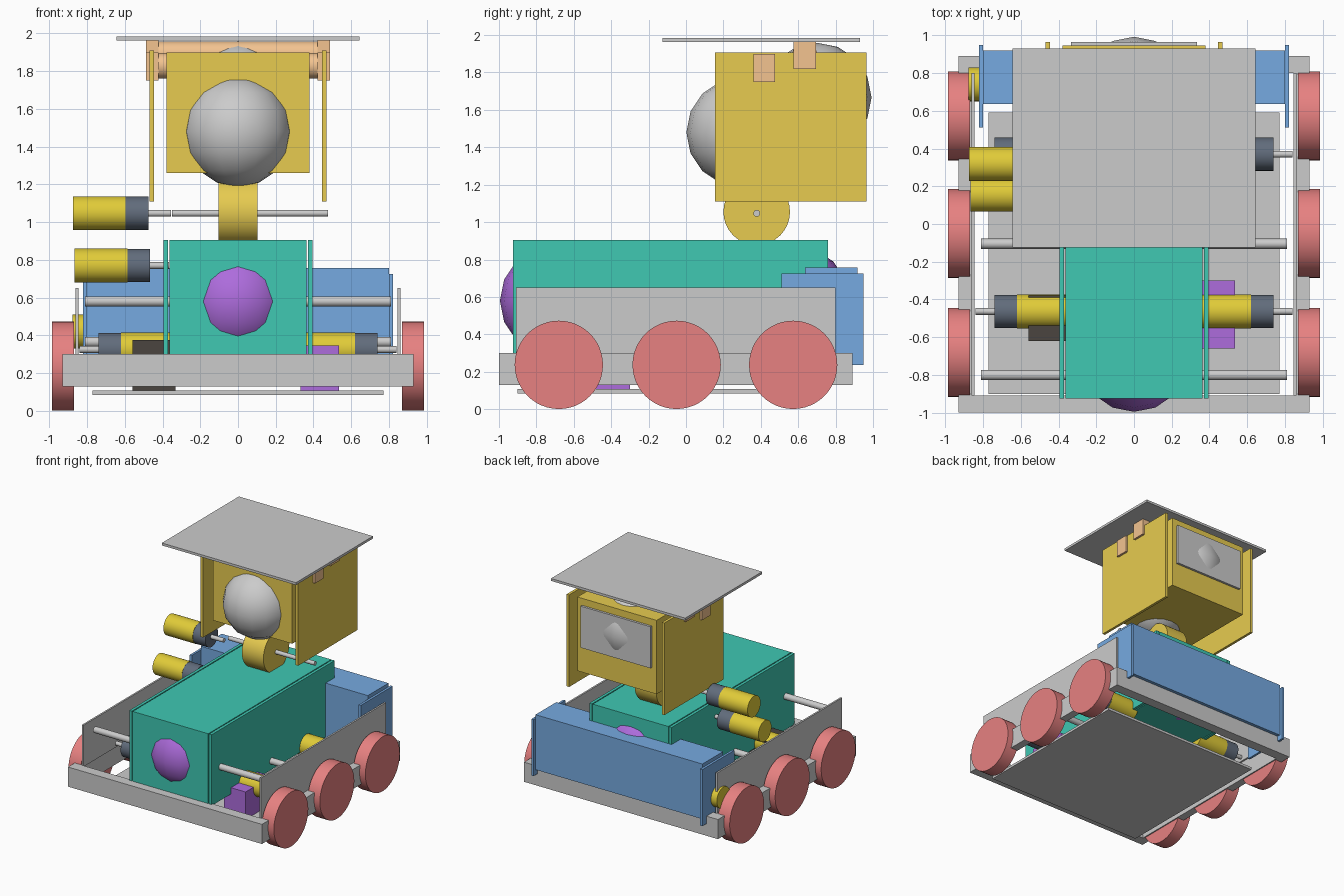
import bpy
import math

if "Cube" in bpy.data.objects:
    bpy.data.objects.remove(bpy.data.objects["Cube"])

COLORS = {
    "red": (0.80, 0.22, 0.22, 1), "green": (0.05, 0.58, 0.45, 1), "blue": (0.18, 0.40, 0.75, 1),
    "gold": (0.80, 0.60, 0.08, 1), "yellow": (0.75, 0.60, 0.04, 1), "slate": (0.12, 0.15, 0.20, 1),
    "purple": (0.42, 0.15, 0.72, 1), "orange": (0.90, 0.55, 0.28, 1), "brown": (0.07, 0.06, 0.05, 1),
}
MATS = {}


def finish(ob, name, color):
    ob.name = name
    if color:
        if color not in MATS:
            MATS[color] = bpy.data.materials.new(color)
            MATS[color].diffuse_color = COLORS[color]
        ob.data.materials.append(MATS[color])
    return ob


def box(name, x, y, z, color=None):
    """Box from (min, max) ranges."""
    bpy.ops.mesh.primitive_cube_add(size=1)
    ob = bpy.context.object
    ob.location = [(r[0] + r[1]) / 2 for r in (x, y, z)]
    ob.scale = [r[1] - r[0] for r in (x, y, z)]
    return finish(ob, name, color)


def rod(name, x, y, z, r, color=None, sides=32):
    """Cylinder lying along x between two x values."""
    bpy.ops.mesh.primitive_cylinder_add(
        vertices=sides, radius=r, depth=abs(x[1] - x[0]),
        location=((x[0] + x[1]) / 2, y, z), rotation=(0, math.pi / 2, 0))
    bpy.ops.object.shade_smooth_by_angle(angle=math.radians(40))
    return finish(bpy.context.object, name, color)


def ball(name, y, z, r, color=None):
    bpy.ops.mesh.primitive_uv_sphere_add(segments=16, ring_count=8, radius=r, location=(0, y, z))
    bpy.ops.object.shade_smooth()
    return finish(bpy.context.object, name, color)


def side(s, a, b):
    return tuple(sorted((s * a, s * b)))


def motor(name, x, y, z, d, shaft):
    """Yellow can starting at x, dark gearbox, then a thin shaft; d is the x direction."""
    rod(name + "_can", (x, x + d * 0.28), y, z, 0.09, "yellow")
    rod(name + "_gearbox", (x + d * 0.28, x + d * 0.40), y, z, 0.088, "slate")
    rod(name + "_shaft", (x + d * 0.40, x + d * (0.40 + shaft)), y, z, 0.018, None, 16)


# Chassis frame and floor
box("front_beam", (-0.93, 0.93), (-1.0, -0.91), (0.13, 0.30))
box("rear_beam", (-0.93, 0.93), (0.80, 0.89), (0.13, 0.30))
box("floor_plate", (-0.77, 0.77), (-0.90, 0.59), (0.085, 0.107))

for s, tag in ((-1, "left"), (1, "right")):
    # Side rails, side plates, wheels and drive motors
    box(tag + "_rail", side(s, 0.86, 0.93), (-0.91, 0.80), (0.13, 0.30))
    box(tag + "_side_plate", side(s, 0.845, 0.86), (-0.91, 0.80), (0.29, 0.65))
    for pos, y in (("front", -0.68), ("middle", -0.05), ("rear", 0.573)):
        rod(f"{tag}_{pos}_wheel", side(s, 0.87, 0.985), y, 0.237, 0.236, "red", 48)
    for pos, y in (("front", -0.463), ("rear", 0.37)):
        motor(f"{tag}_{pos}_drive_motor", s * 0.34, y, 0.325, s, 0.10)
    # Body cheeks, hopper end plates and head cheeks
    box(tag + "_body_panel", side(s, 0.37, 0.395), (-0.925, 0.76), (0.29, 0.905), "green")
    box(tag + "_hopper_end", side(s, 0.80, 0.82), (0.51, 0.948), (0.235, 0.725), "blue")
    box(tag + "_head_panel", side(s, 0.445, 0.468), (0.155, 0.965), (1.11, 1.908), "gold")
    # Bracket blocks at the ends of the head bars
    box(tag + "_front_bracket", side(s, 0.42, 0.487), (0.36, 0.475), (1.75, 1.90), "orange")
    box(tag + "_rear_bracket", side(s, 0.42, 0.487), (0.575, 0.695), (1.82, 1.962), "orange")

# Cross rods through the body
rod("upper_cross_rod", (-0.81, 0.81), -0.80, 0.58, 0.027, None, 24)
rod("lower_cross_rod", (-0.81, 0.81), -0.105, 0.365, 0.027, None, 24)

# Body with a ball in each end
box("body", (-0.362, 0.362), (-0.925, 0.76), (0.29, 0.905), "green")
ball("front_body_ball", -0.70, 0.58, 0.295, "purple")
ball("rear_body_ball", 0.58, 0.58, 0.295, "purple")

# Rear hopper
box("hopper", (-0.80, 0.80), (0.635, 0.918), (0.28, 0.757), "blue")

# Electronics on the floor
box("battery", (-0.56, -0.33), (-0.62, -0.38), (0.107, 0.375), "brown")
box("controller", (0.33, 0.535), (-0.66, -0.30), (0.107, 0.345), "purple")

# Left side motors
motor("neck_motor", -0.875, 0.318, 1.047, 1, 0.12)
motor("body_motor", -0.865, 0.155, 0.77, 1, 0.10)
motor("hopper_motor", -0.877, 0.74, 0.42, 1, 0.10)

# Neck
rod("neck_roller", (-0.103, 0.103), 0.378, 1.055, 0.178, "gold")
rod("neck_axle", (-0.35, 0.478), 0.378, 1.047, 0.018, None, 16)

# Head
box("head", (-0.38, 0.38), (0.20, 0.945), (1.26, 1.90), "gold")
ball("front_head_ball", 0.295, 1.48, 0.293)
ball("rear_head_ball", 0.70, 1.667, 0.292)
box("rear_head_plate", (-0.335, 0.335), (0.94, 0.965), (1.48, 1.84))
rod("front_head_bar", (-0.42, 0.42), 0.417, 1.828, 0.068, "orange")
rod("rear_head_bar", (-0.42, 0.42), 0.635, 1.89, 0.068, "orange")
box("roof_panel", (-0.643, 0.643), (-0.125, 0.93), (1.963, 1.984))

for m in bpy.data.materials:
    if m.users and not m.is_grease_pencil:
        m.use_nodes = True
        m.node_tree.nodes["Principled BSDF"].inputs["Base Color"].default_value = m.diffuse_color
